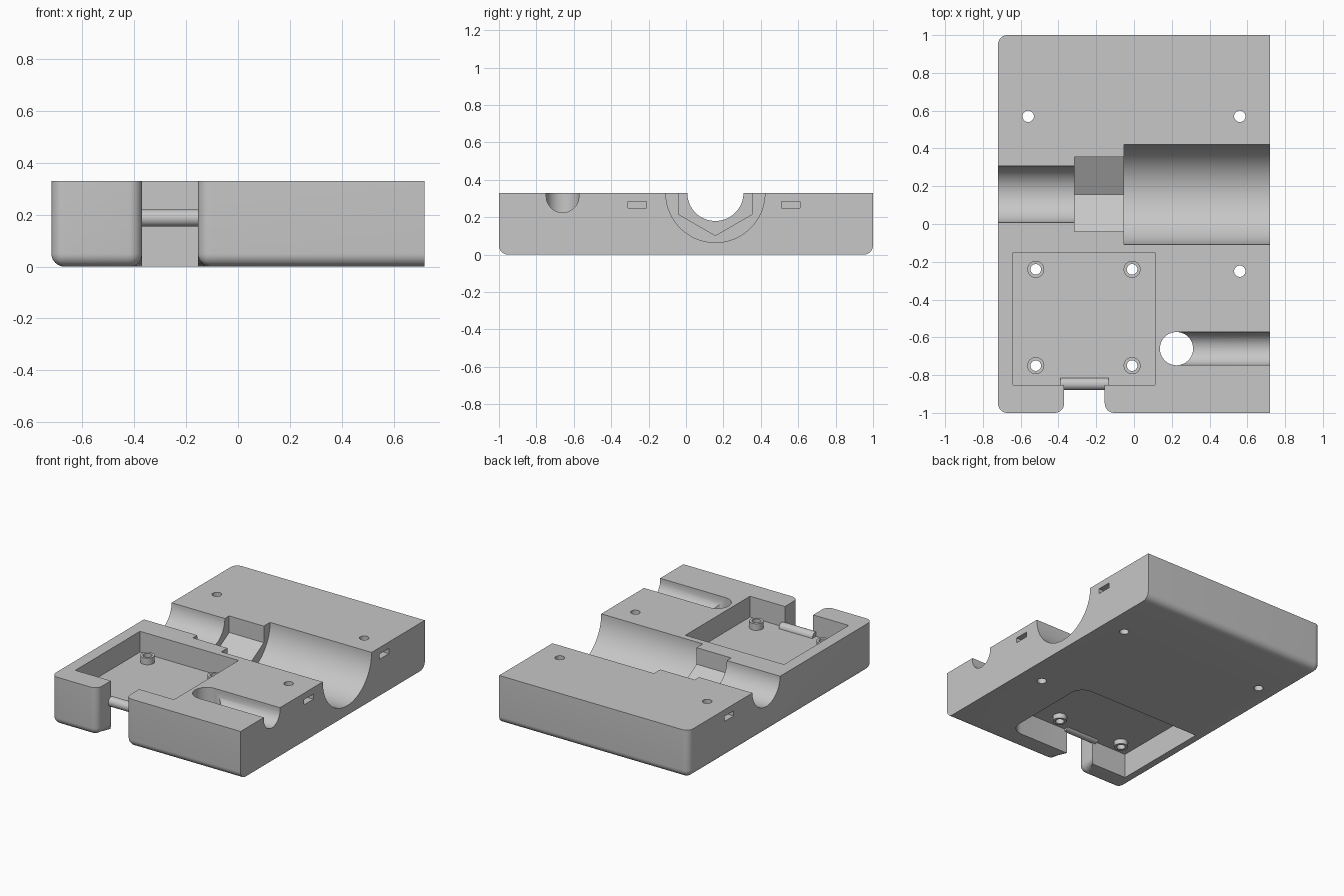
import bpy, bmesh, math
from mathutils import Vector

old = bpy.data.objects.get("Cube")
if old:
    bpy.data.objects.remove(old, do_unlink=True)

TOP = 0.33
grey = bpy.data.materials.new("plain_grey")
grey.use_nodes = True
COLOUR = (0.57, 0.57, 0.57, 1)
grey.diffuse_color = COLOUR
grey.node_tree.nodes["Principled BSDF"].inputs["Base Color"].default_value = COLOUR


def prism(name, points, sweep, round_edges=None, radius=0.05):
    """Extrude a closed outline along sweep, rounding the edges the rule picks."""
    bm = bmesh.new()
    face = bm.faces.new([bm.verts.new(p) for p in points])
    ext = bmesh.ops.extrude_face_region(bm, geom=[face])
    moved = [v for v in ext["geom"] if isinstance(v, bmesh.types.BMVert)]
    bmesh.ops.translate(bm, verts=moved, vec=Vector(sweep))
    bmesh.ops.recalc_face_normals(bm, faces=bm.faces)
    if round_edges:
        chosen = [e for e in bm.edges if round_edges(e.verts[0].co, e.verts[1].co)]
        bmesh.ops.bevel(bm, geom=chosen, offset=radius, segments=8, profile=0.5,
                        affect='EDGES', clamp_overlap=True)
        bmesh.ops.recalc_face_normals(bm, faces=bm.faces)
    mesh = bpy.data.meshes.new(name)
    bm.to_mesh(mesh)
    bm.free()
    mesh.materials.append(grey)
    obj = bpy.data.objects.new(name, mesh)
    bpy.context.collection.objects.link(obj)
    return obj


def box(name, x, y, z, **rounding):
    outline = [(x[0], y[0], z[0]), (x[1], y[0], z[0]), (x[1], y[1], z[0]), (x[0], y[1], z[0])]
    return prism(name, outline, (0, 0, z[1] - z[0]), **rounding)


def ring(r, sides):
    turn = [2 * math.pi * k / sides for k in range(sides)]
    return [(r * math.sin(t), r * math.cos(t)) for t in turn]


def bar_x(name, y, z, r, x0, x1, sides=64):
    return prism(name, [(x0, y + a, z + b) for a, b in ring(r, sides)], (x1 - x0, 0, 0))


def post_z(name, x, y, r, z0, z1, sides=40):
    return prism(name, [(x + a, y + b, z0) for a, b in ring(r, sides)], (0, 0, z1 - z0))


def combine(target, tool, operation):
    mod = target.modifiers.new(tool.name, 'BOOLEAN')
    mod.operation, mod.solver, mod.object = operation, 'EXACT', tool
    bpy.ops.object.select_all(action='DESELECT')
    bpy.context.view_layer.objects.active = target
    target.select_set(True)
    bpy.ops.object.modifier_apply(modifier=mod.name)
    bpy.data.objects.remove(tool, do_unlink=True)


# Body: slab with a front notch, rounded everywhere but the right side and top
W, N0, N1, NY = 0.72, -0.37, -0.155, -0.85
outline = [(-W, -1), (N0, -1), (N0, NY), (N1, NY), (N1, -1), (W, -1), (W, 1), (-W, 1)]


def body_edges(a, b):
    mid = (a + b) / 2
    if abs(a.z - b.z) > 0.1:
        return abs(mid.y) > 0.99 and mid.x < 0.5
    inner_end = abs(a.y - NY) < 0.01 and abs(b.y - NY) < 0.01
    return mid.z < 0.01 and mid.x < W - 0.01 and not inner_end


body = prism("housing_half", [(x, y, 0) for x, y in outline], (0, 0, TOP),
             round_edges=body_edges)

# Pockets above and below a thin floor, open to the notch
combine(body, box("upper_pocket", (-0.64, 0.11), (NY - 0.002, -0.15), (0.187, 0.5)), 'DIFFERENCE')
combine(body, box("lower_pocket", (-0.64, 0.318), (NY - 0.002, -0.15), (-0.1, 0.17),
                  round_edges=lambda a, b: abs(a.z - b.z) > 0.1 and a.x > 0,
                  radius=0.09), 'DIFFERENCE')

# Rounded lip across the notch
combine(body, bar_x("notch_lip", NY + 0.003, 0.187, 0.033, N0 - 0.02, N1 + 0.02, 32), 'UNION')

# Standoffs on both faces of the floor, with screw holes
mounts = [(x, y) for x in (-0.52, -0.01) for y in (-0.75, -0.24)]
for x, y in mounts:
    combine(body, post_z("standoff", x, y, 0.045, 0.135, 0.232), 'UNION')
for x, y in mounts:
    combine(body, post_z("standoff_hole", x, y, 0.028, -0.1, 0.5), 'DIFFERENCE')

# Main channel: narrow bore, hexagonal seat and wide bore
AXIS = 0.157
combine(body, bar_x("narrow_bore", AXIS, TOP, 0.15, -0.9, -0.2), 'DIFFERENCE')
combine(body, bar_x("hex_seat", AXIS, TOP, 0.2275, -0.315, 0.0, 6), 'DIFFERENCE')
combine(body, bar_x("wide_bore", AXIS, TOP, 0.265, -0.052, 0.9, 96), 'DIFFERENCE')

# Cable groove with round bottom, leading to a through hole
CY, CX, CR = -0.66, 0.225, 0.0875
arc = [math.pi * k / 24 for k in range(25)]
groove = [(CX, CY + CR * math.cos(t), 0.3125 - CR * math.sin(t)) for t in arc]
groove += [(CX, CY - CR, 0.5), (CX, CY + CR, 0.5)]
combine(body, prism("cable_groove", groove, (0.8, 0, 0)), 'DIFFERENCE')
combine(body, post_z("cable_hole", CX, CY, CR + 0.0005, -0.1, 0.5, 62), 'DIFFERENCE')

# Closing screws, each crossed by a nut slot from the side
for x, y in ((-0.56, 0.57), (0.56, 0.57), (0.56, -0.25)):
    combine(body, post_z("screw_hole", x, y, 0.03, -0.1, 0.5), 'DIFFERENCE')
    side = math.copysign(1, x)
    span = sorted((side * 0.5, side * 0.9))
    mid = y - 0.01
    combine(body, box("nut_slot", span, (mid - 0.05, mid + 0.05), (0.25, 0.285)), 'DIFFERENCE')

bpy.ops.object.select_all(action='DESELECT')
body.select_set(True)
bpy.context.view_layer.objects.active = body
bpy.ops.object.shade_smooth_by_angle(angle=math.radians(30))
